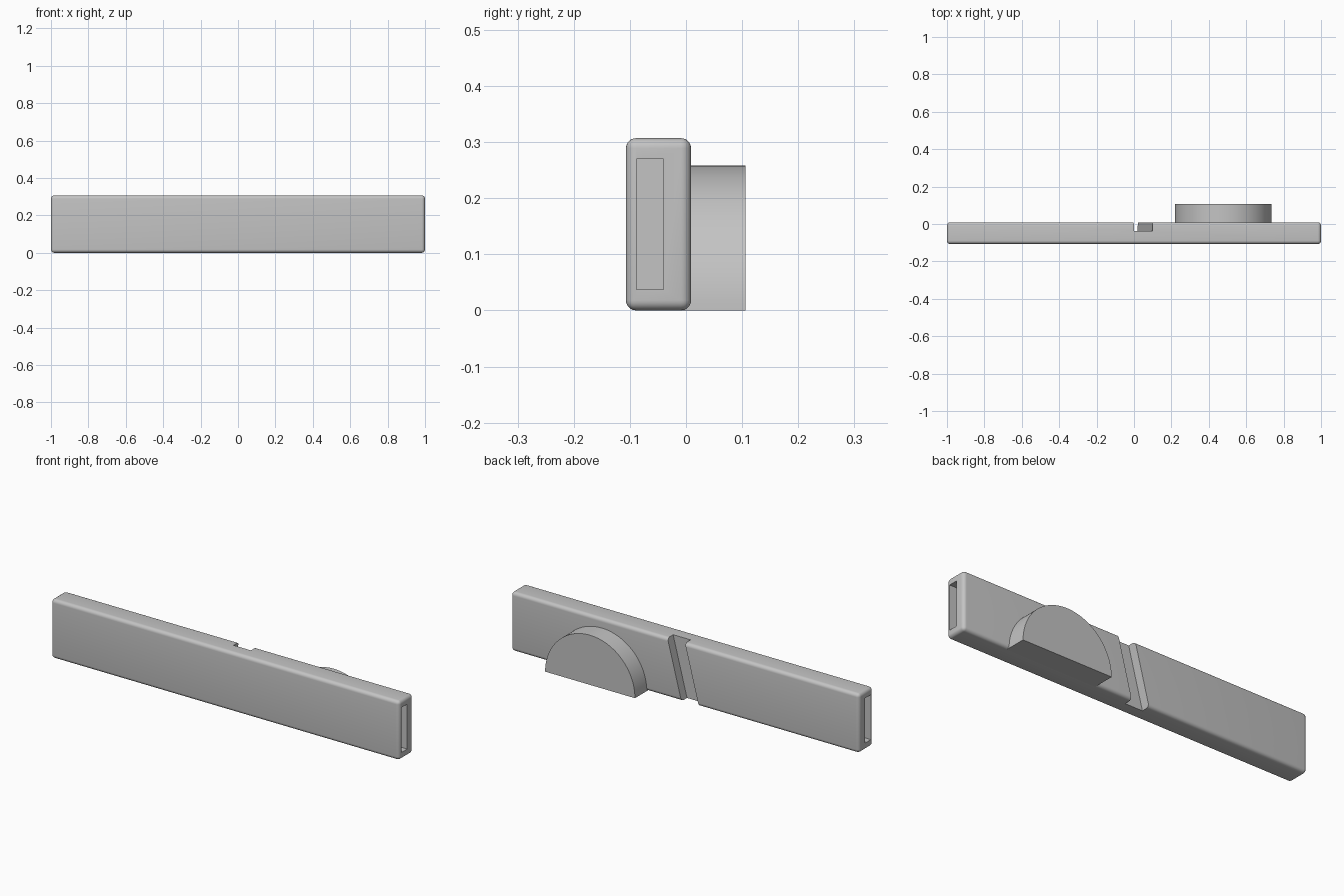
import bpy, bmesh, math
from mathutils import Vector

default = bpy.data.objects.get("Cube")
if default:
    bpy.data.objects.remove(default, do_unlink=True)

grey = bpy.data.materials.new("plain grey")
grey.use_nodes = True
COLOUR = (0.55, 0.55, 0.55, 1)
grey.diffuse_color = COLOUR
for node in grey.node_tree.nodes:
    if node.type == 'BSDF_PRINCIPLED':
        node.inputs["Base Color"].default_value = COLOUR


def prism(name, outline, y0, y1, round_edges=0):
    """Extrude an x-z outline from y0 to y1, optionally rounding every edge."""
    bm = bmesh.new()
    face = bm.faces.new([bm.verts.new((x, y0, z)) for x, z in outline])
    ext = bmesh.ops.extrude_face_region(bm, geom=[face])
    new = [v for v in ext["geom"] if isinstance(v, bmesh.types.BMVert)]
    bmesh.ops.translate(bm, verts=new, vec=Vector((0, y1 - y0, 0)))
    if round_edges:
        bmesh.ops.bevel(bm, geom=bm.edges[:], offset=round_edges,
                        segments=6, profile=0.5, affect='EDGES')
    bmesh.ops.recalc_face_normals(bm, faces=bm.faces[:])
    mesh = bpy.data.meshes.new(name)
    bm.to_mesh(mesh)
    bm.free()
    mesh.materials.append(grey)
    obj = bpy.data.objects.new(name, mesh)
    bpy.context.collection.objects.link(obj)
    return obj


def box(x0, x1, z0, z1):
    return [(x0, z0), (x1, z0), (x1, z1), (x0, z1)]


def select_only(obj):
    bpy.ops.object.select_all(action='DESELECT')
    obj.select_set(True)
    bpy.context.view_layer.objects.active = obj


def cut(target, cutter):
    mod = target.modifiers.new("cut", 'BOOLEAN')
    mod.operation = 'DIFFERENCE'
    mod.solver = 'EXACT'
    mod.object = cutter
    select_only(target)
    bpy.ops.object.modifier_apply(modifier=mod.name)
    bpy.data.objects.remove(cutter, do_unlink=True)


# Long rounded bar
HEIGHT = 0.307
bar = prism("bar", box(-1, 1, 0, HEIGHT), -0.107, 0.009, 0.018)

# Blind slot in each end
for side in (-1, 1):
    x0, x1 = sorted((side * 0.5, side * 1.1))
    cut(bar, prism("slot_cutter", box(x0, x1, 0.037, 0.27), -0.088, -0.04))

# Slanted groove across the back, running past top and bottom
lean = 0.08 / HEIGHT
low, high = -0.05, HEIGHT + 0.05
groove = [(-0.08 + lean * low, low), (0.02 + lean * low, low),
          (0.02 + lean * high, high), (-0.08 + lean * high, high)]
cut(bar, prism("groove_cutter", groove, -0.037, 0.05))

# Half disc on the back
STEPS = 48
RADIUS = 0.258
arc = [(0.477 + RADIUS * math.cos(math.pi * i / STEPS),
        RADIUS * math.sin(math.pi * i / STEPS)) for i in range(STEPS + 1)]
half_disc = prism("half_disc", arc, -0.009, 0.106)

for obj in (bar, half_disc):
    select_only(obj)
    bpy.ops.object.shade_smooth_by_angle(angle=math.radians(30))
